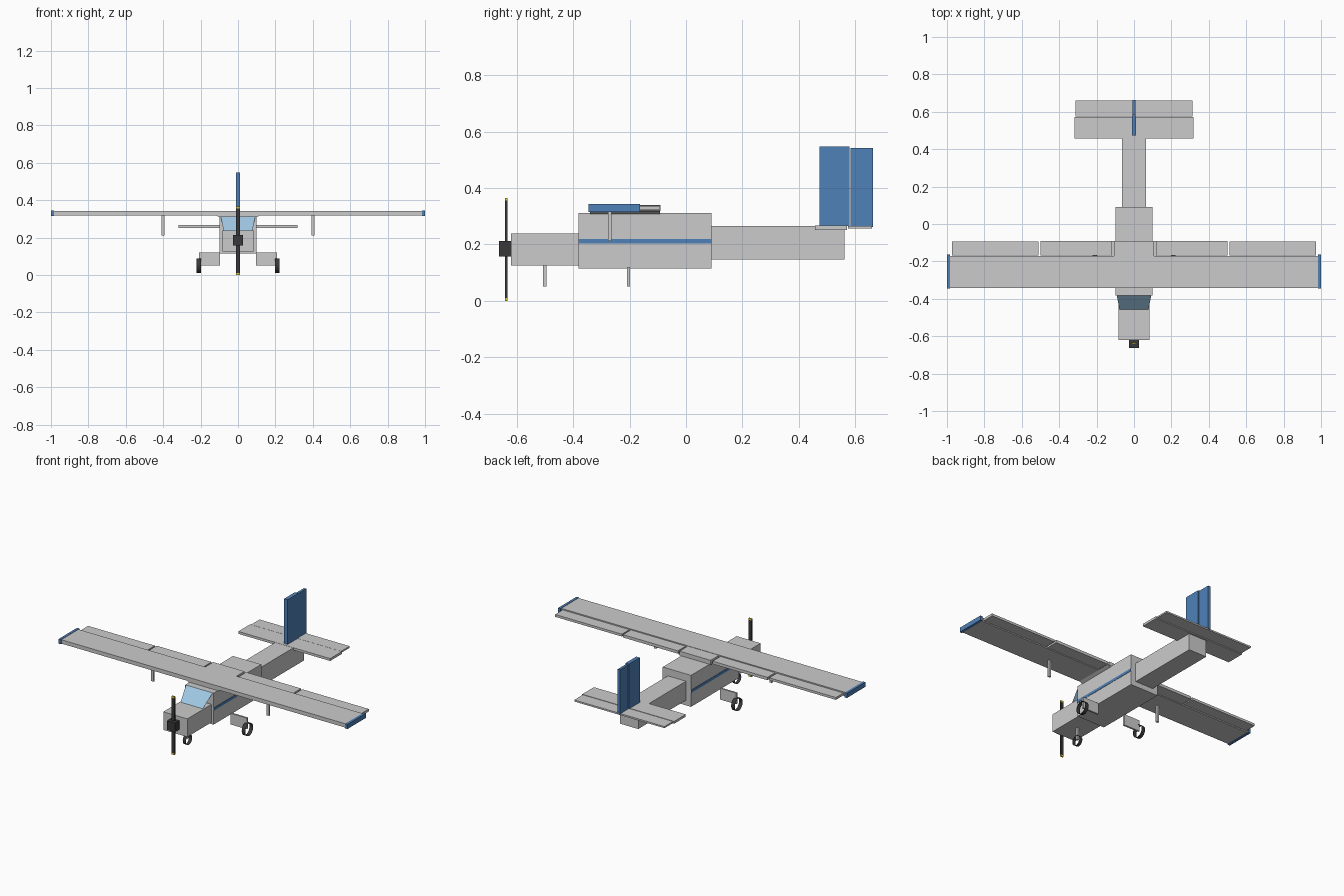
import bpy, bmesh, math

if "Cube" in bpy.data.objects:
    bpy.data.objects.remove(bpy.data.objects["Cube"])


def mat(name, rgb):
    m = bpy.data.materials.new(name)
    m.diffuse_color = (*rgb, 1)
    m.use_nodes = True
    m.node_tree.nodes["Principled BSDF"].inputs["Base Color"].default_value = m.diffuse_color
    return m


BLUE = mat("blue", (0.08, 0.22, 0.48))
GLASS = mat("glass", (0.35, 0.58, 0.78))
DARK = mat("dark", (0.04, 0.04, 0.04))
YELLOW = mat("yellow", (0.75, 0.6, 0.05))


def finish(name, bm, material=None):
    me = bpy.data.meshes.new(name)
    bm.to_mesh(me)
    bm.free()
    ob = bpy.data.objects.new(name, me)
    bpy.context.collection.objects.link(ob)
    if material:
        me.materials.append(material)
    return ob


def box(name, x, y, z, material=None, bottom_scale=1.0):
    """Box from (min, max) ranges; bottom_scale narrows the underside in x."""
    bm = bmesh.new()
    bmesh.ops.create_cube(bm, size=1)
    for v in bm.verts:
        s = bottom_scale if v.co.z < 0 else 1.0
        v.co = ((x[0] + x[1]) / 2 + v.co.x * (x[1] - x[0]) * s,
                (y[0] + y[1]) / 2 + v.co.y * (y[1] - y[0]),
                (z[0] + z[1]) / 2 + v.co.z * (z[1] - z[0]))
    return finish(name, bm, material)


def pair(name, x, y, z, material=None):
    """Same box on both sides of the aircraft."""
    box(name + "_right", x, y, z, material)
    box(name + "_left", (-x[1], -x[0]), y, z, material)


def wheel(name, x, y, z, r, width):
    """Open-ended tyre tube with its axis along x."""
    bm = bmesh.new()
    bmesh.ops.create_cone(bm, cap_ends=False, segments=24, radius1=r, radius2=r, depth=width)
    for v in bm.verts:
        v.co = (x + v.co.z, y + v.co.x, z + v.co.y)
    ob = finish(name, bm, DARK)
    for p in ob.data.polygons:
        p.use_smooth = True


# Fuselage
box("cabin", (-0.098, 0.098), (-0.382, 0.09), (0.115, 0.312))
box("nose_cowling", (-0.083, 0.083), (-0.62, -0.382), (0.125, 0.238))
box("tail_boom", (-0.063, 0.063), (0.09, 0.562), (0.147, 0.266))
pair("side_stripe", (0.096, 0.1), (-0.382, 0.09), (0.203, 0.22), BLUE)

# Sloping windscreen sheet
bm = bmesh.new()
bm.faces.new([bm.verts.new(c) for c in (
    (-0.077, -0.46, 0.236), (0.077, -0.46, 0.236), (0.092, -0.382, 0.312), (-0.092, -0.382, 0.312))])
finish("windscreen", bm, GLASS)

# Wing with saddle, flaps, ailerons, tips and struts
box("wing", (-0.985, 0.985), (-0.342, -0.172), (0.318, 0.342))
box("wing_centre", (-0.108, 0.108), (-0.172, -0.09), (0.318, 0.34))
box("wing_saddle", (-0.12, 0.12), (-0.34, -0.092), (0.306, 0.319), bottom_scale=0.78)
pair("flap", (0.12, 0.5), (-0.168, -0.091), (0.32, 0.338))
pair("aileron", (0.51, 0.972), (-0.168, -0.094), (0.322, 0.337))
pair("wing_tip", (0.984, 1.0), (-0.346, -0.163), (0.315, 0.344), BLUE)
pair("wing_strut", (0.392, 0.408), (-0.276, -0.264), (0.212, 0.32))

# Tail surfaces
box("stabilizer", (-0.318, 0.318), (0.457, 0.572), (0.252, 0.267))
box("elevator", (-0.312, 0.312), (0.575, 0.659), (0.256, 0.266))
box("fin", (-0.012, 0.012), (0.474, 0.58), (0.265, 0.547), BLUE)
box("rudder", (-0.008, 0.008), (0.584, 0.664), (0.262, 0.542), BLUE)

# Landing gear
pair("main_leg", (0.095, 0.208), (-0.21, -0.199), (0.05, 0.12))
for side, name in ((1, "main_wheel_right"), (-1, "main_wheel_left")):
    wheel(name, side * 0.209, -0.205, 0.05, 0.039, 0.025)
box("nose_leg", (-0.008, 0.008), (-0.507, -0.494), (0.05, 0.126))
wheel("nose_wheel", 0, -0.5, 0.042, 0.031, 0.022)

# Propeller
box("propeller_hub", (-0.028, 0.028), (-0.664, -0.618), (0.157, 0.213), DARK)
box("propeller_blade", (-0.01, 0.01), (-0.642, -0.634), (0.01, 0.355), DARK)
box("blade_tip_lower", (-0.01, 0.01), (-0.642, -0.634), (0.0, 0.01), YELLOW)
box("blade_tip_upper", (-0.01, 0.01), (-0.642, -0.634), (0.355, 0.365), YELLOW)
